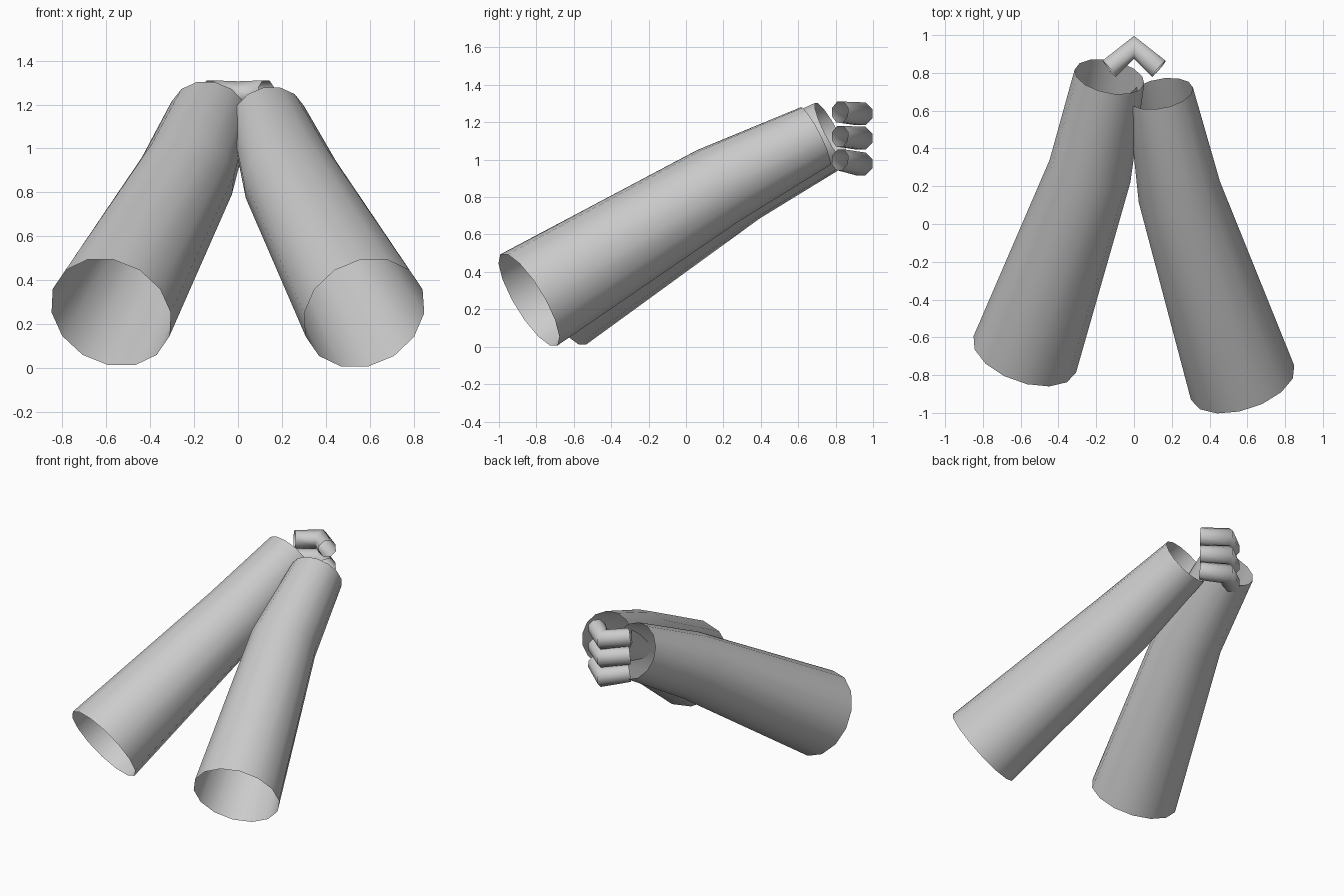
import bpy, bmesh, math
from mathutils import Vector

cube = bpy.data.objects.get("Cube")
if cube:
    bpy.data.objects.remove(cube)

grey = bpy.data.materials.new("plain_grey")
grey.use_nodes = True
colour = (0.6, 0.6, 0.6, 1)
grey.diffuse_color = colour
grey.node_tree.nodes["Principled BSDF"].inputs["Base Color"].default_value = colour


def tube(name, path, radii, sides):
    """Open smooth tube with one ring per path point, mitred at the bends."""
    pts = [Vector(p) for p in path]
    bm = bmesh.new()
    rings = []
    for i, (p, r) in enumerate(zip(pts, radii)):
        before = (p - pts[max(i - 1, 0)]).normalized()
        after = (pts[min(i + 1, len(pts) - 1)] - p).normalized()
        axis = (before + after).normalized()
        side = axis.cross(Vector((0, 0, 1))).normalized()
        up = side.cross(axis)
        ring = []
        for k in range(sides):
            a = 2 * math.pi * (k + 0.5) / sides
            ring.append(bm.verts.new(p + r * (math.sin(a) * side + math.cos(a) * up)))
        rings.append(ring)
    for a, b in zip(rings, rings[1:]):
        for k in range(sides):
            n = (k + 1) % sides
            bm.faces.new((a[k], a[n], b[n], b[k]))
    bmesh.ops.recalc_face_normals(bm, faces=bm.faces)
    # outward normals on the open shell
    f = bm.faces[:][0]
    if f.normal.dot(f.calc_center_median() - (pts[0] + pts[1]) / 2) < 0:
        bmesh.ops.reverse_faces(bm, faces=bm.faces)
    mesh = bpy.data.meshes.new(name)
    bm.to_mesh(mesh)
    bm.free()
    mesh.materials.append(grey)
    mesh.shade_smooth()
    obj = bpy.data.objects.new(name, mesh)
    bpy.context.collection.objects.link(obj)
    return obj


# Two tapering sleeves, open at both ends
tube("left_sleeve", [(0.575, -0.84, 0.25), (0.24, 0.17, 0.86), (0.14, 0.69, 1.125)],
     (0.288, 0.222, 0.175), 14)
tube("right_sleeve", [(-0.578, -0.69, 0.253), (-0.233, 0.28, 0.875), (-0.13, 0.78, 1.14)],
     (0.288, 0.222, 0.188), 14)

# Three bent finger tubes stacked behind the sleeve ends
for name, end_z, bend_z in (("upper", 1.255, 1.245), ("middle", 1.125, 1.115), ("lower", 1.0, 0.977)):
    tube(name + "_finger", [(-0.13, 0.823, end_z), (0, 0.935, bend_z), (0.13, 0.823, end_z)],
         (0.06, 0.066, 0.06), 8)
